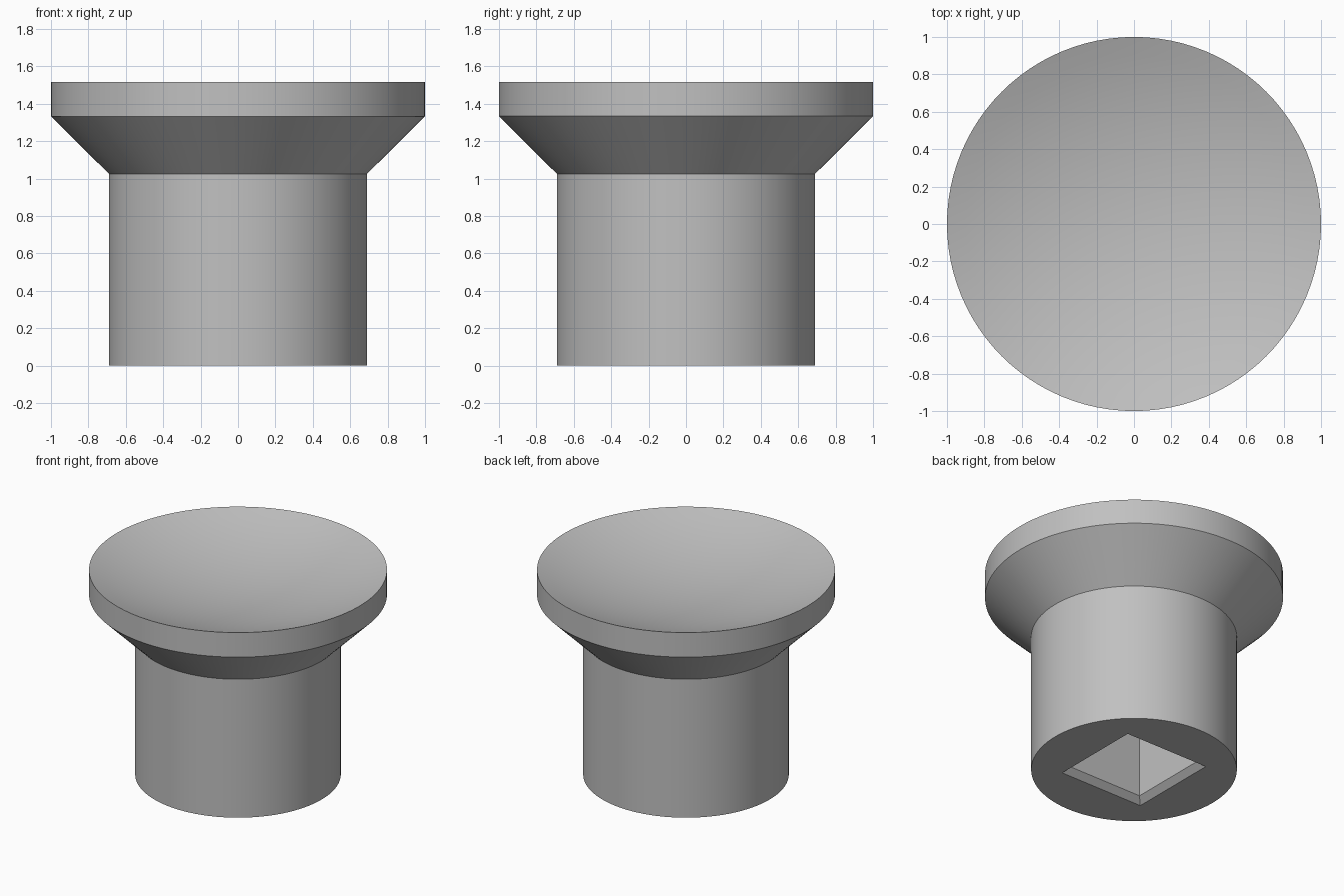
import bpy, bmesh, math

if "Cube" in bpy.data.objects:
    bpy.data.objects.remove(bpy.data.objects["Cube"])

SEG = 96
BODY_R, RIM_R = 0.69, 1.0
CONE_Z, RIM_Z, TOP_Z = 1.025, 1.333, 1.515
DISH_DEPTH = 0.18
POCKET_IN, POCKET_OUT, POCKET_DEPTH = 0.30, 0.342, 0.80

bm = bmesh.new()


def circle(r, z):
    return [bm.verts.new((r * math.cos(2 * math.pi * i / SEG),
                          r * math.sin(2 * math.pi * i / SEG), z)) for i in range(SEG)]


def square(h, z):
    return [bm.verts.new((x * h, y * h, z)) for x, y in ((-1, -1), (1, -1), (1, 1), (-1, 1))]


def bridge(a, b):
    n = len(a)
    for i in range(n):
        j = (i + 1) % n
        bm.faces.new((a[i], a[j], b[j], b[i]))


def loop_edges(ring):
    n = len(ring)
    return [bm.edges.get((ring[i], ring[(i + 1) % n])) for i in range(n)]


# Stem, flared cone and rim
profile = [(BODY_R, 0), (BODY_R, CONE_Z), (RIM_R, RIM_Z), (RIM_R, TOP_Z)]

# Shallow spherical dish on top
ball_r = (RIM_R ** 2 + DISH_DEPTH ** 2) / (2 * DISH_DEPTH)
for k in range(9, 0, -1):
    r = RIM_R * k / 10
    profile.append((r, TOP_Z - DISH_DEPTH + ball_r - math.sqrt(ball_r ** 2 - r ** 2)))

rings = [circle(r, z) for r, z in profile]
for a, b in zip(rings, rings[1:]):
    bridge(a, b)
centre = bm.verts.new((0, 0, TOP_Z - DISH_DEPTH))
for i in range(SEG):
    bm.faces.new((rings[-1][i], rings[-1][(i + 1) % SEG], centre))

# Square pocket underneath with a chamfered mouth
mouth = square(POCKET_OUT, 0)
throat = square(POCKET_IN, POCKET_OUT - POCKET_IN)
end = square(POCKET_IN, POCKET_DEPTH)
bridge(mouth, throat)
bridge(throat, end)
bm.faces.new(end)

# Flat underside around the pocket
bmesh.ops.triangle_fill(bm, use_beauty=True,
                        edges=loop_edges(rings[0]) + loop_edges(mouth))
bmesh.ops.recalc_face_normals(bm, faces=bm.faces[:])

mesh = bpy.data.meshes.new("flared_knob")
bm.to_mesh(mesh)
bm.free()
knob = bpy.data.objects.new("flared_knob", mesh)
bpy.context.collection.objects.link(knob)

grey = bpy.data.materials.new("grey")
grey.diffuse_color = (0.53, 0.53, 0.53, 1)
grey.use_nodes = True
grey.node_tree.nodes["Principled BSDF"].inputs["Base Color"].default_value = grey.diffuse_color
mesh.materials.append(grey)

bpy.context.view_layer.objects.active = knob
knob.select_set(True)
bpy.ops.object.shade_smooth_by_angle(angle=math.radians(25))
